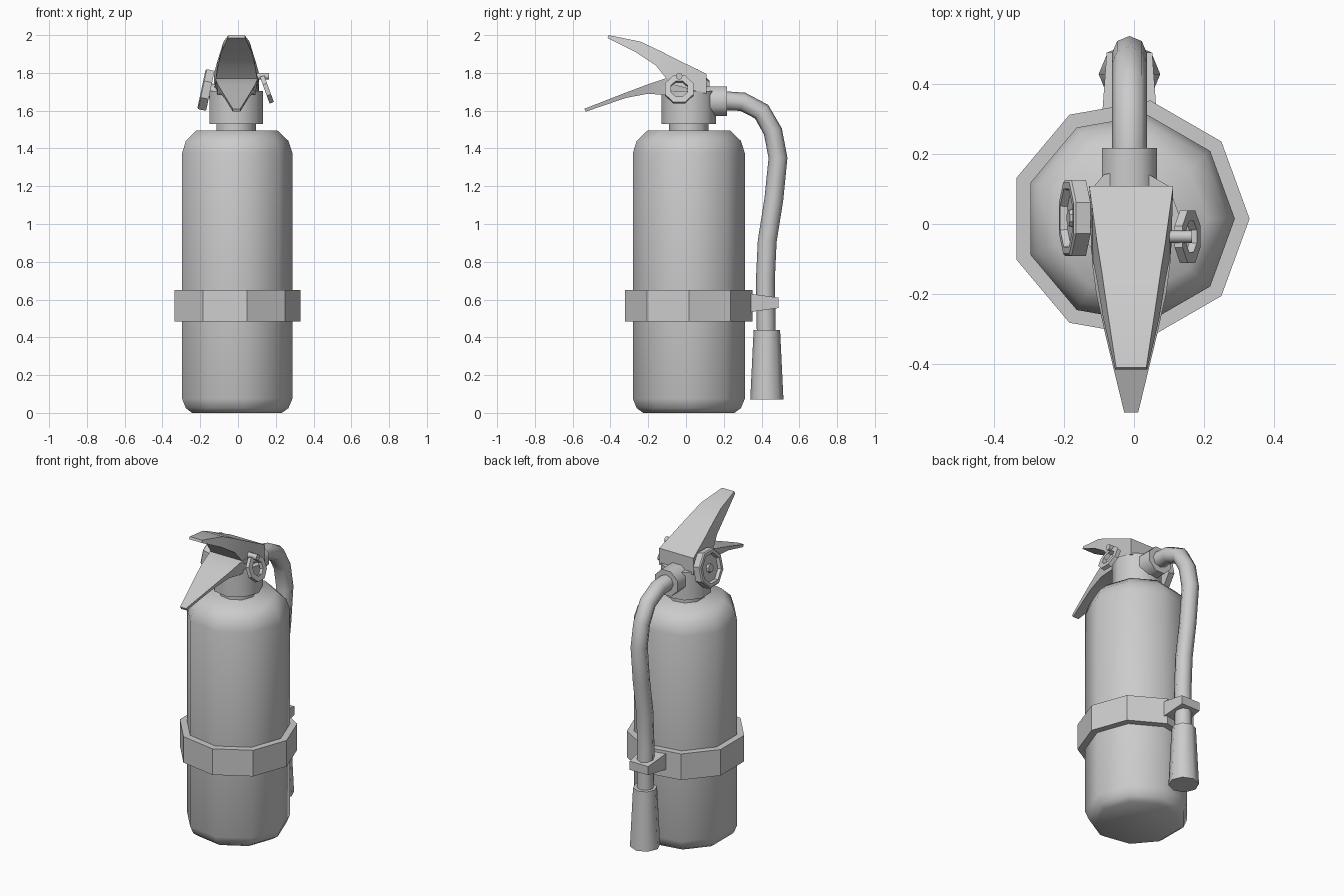
import bpy, bmesh, math
from mathutils import Vector, Matrix

cube = bpy.data.objects.get("Cube")
if cube:
    bpy.data.objects.remove(cube, do_unlink=True)

CX, CY = -0.013, 0.015   # axis of the bottle

grey = bpy.data.materials.new("light_grey")
grey.use_nodes = True
COLOUR = (0.6, 0.6, 0.6, 1)
grey.diffuse_color = COLOUR
grey.node_tree.nodes["Principled BSDF"].inputs["Base Color"].default_value = COLOUR


def loft(name, rings, smooth=0, caps=True, closed=False):
    """Skin a list of rings of points into one mesh object."""
    bm = bmesh.new()
    rows = [[bm.verts.new(p) for p in ring] for ring in rings]
    pairs = list(zip(rows, rows[1:]))
    if closed:
        pairs.append((rows[-1], rows[0]))
    for a, b in pairs:
        for i in range(len(a)):
            j = (i + 1) % len(a)
            bm.faces.new((a[i], a[j], b[j], b[i]))
    if caps and not closed:
        bm.faces.new(rows[0])
        bm.faces.new(rows[-1])
    bmesh.ops.recalc_face_normals(bm, faces=bm.faces)
    mesh = bpy.data.meshes.new(name)
    bm.to_mesh(mesh)
    bm.free()
    mesh.materials.append(grey)
    obj = bpy.data.objects.new(name, mesh)
    bpy.context.collection.objects.link(obj)
    if smooth:
        bpy.ops.object.select_all(action='DESELECT')
        obj.select_set(True)
        bpy.context.view_layer.objects.active = obj
        bpy.ops.object.shade_smooth_by_angle(angle=math.radians(smooth))
    return obj


def lathe(name, profile, origin=(CX, CY, 0), axis=(0, 0, 1), sides=9, phase=0,
          smooth=0, closed=False):
    """Turn a (radius, height) profile around an axis."""
    axis = Vector(axis)
    turn = Matrix.Identity(3)
    if axis.z < 0.999:
        turn = axis.to_track_quat('Z', 'Y').to_matrix()
    rings = []
    for r, h in profile:
        angles = [phase + math.tau * i / sides for i in range(sides)]
        rings.append([Vector(origin) + turn @ Vector((r * math.cos(a), r * math.sin(a), h))
                      for a in angles])
    return loft(name, rings, smooth, closed=closed)


def blade(name, stations):
    """Tapered bar along y; station = y, top z, bottom z, top and bottom half width."""
    rings = [[(CX + 0.005 - wt, y, zt), (CX + 0.005 + wt, y, zt),
              (CX + 0.005 + wb, yb, zb), (CX + 0.005 - wb, yb, zb)]
             for y, zt, yb, zb, wt, wb in stations]
    return loft(name, rings, 25)


# Bottle, neck and valve
lathe("bottle", [(.245, 0), (.28, .025), (.301, .075), (.301, 1.375),
                 (.28, 1.44), (.222, 1.495)], smooth=50)
lathe("neck", [(.107, 1.48), (.107, 1.54)], smooth=50)
lathe("valve_body", [(.146, 1.53), (.146, 1.705)], smooth=50)

# Strap around the bottle with the hose clip
lathe("strap", [(.295, .485), (.343, .485), (.343, .65), (.295, .65)], closed=True)
loft("hose_clip", [[(CX - w, y, lo), (CX + w, y, lo), (CX + w, y, hi), (CX - w, y, hi)]
                   for y, lo, hi, w in ((.31, .53, .635, .078), (.49, .555, .61, .065))])

# Hose with its coupling and nozzle
lathe("hose_coupling", [(.085, .1), (.085, .217)], origin=(CX, 0, 1.65),
      axis=(0, 1, 0), sides=8, phase=math.pi / 8, smooth=50)
path = [Vector((CX, y, z)) for y, z in
        ((.2, 1.653), (.3, 1.647), (.4, 1.595), (.46, 1.49), (.487, 1.35),
         (.465, 1.13), (.43, .91), (.42, .7), (.425, .42))]
rings = []
for i, p in enumerate(path):
    ahead = (path[min(i + 1, len(path) - 1)] - path[max(i - 1, 0)]).normalized()
    side = Vector((1, 0, 0))
    up = side.cross(ahead)
    rings.append([p + .05 * (side * math.cos(a) + up * math.sin(a))
                  for a in (math.tau * k / 8 for k in range(8))])
loft("hose", rings, 50)
lathe("nozzle", [(.088, .07), (.07, .44)], origin=(CX, .428, 0), sides=8, smooth=50)

# Squeeze lever above and carry handle below
blade("upper_lever", [(.108, 1.795, .108, 1.69, .12, .12),
                      (-.05, 1.872, -.08, 1.74, .098, .114),
                      (-.13, 1.913, -.16, 1.84, .085, .098),
                      (-.24, 1.965, -.27, 1.912, .069, .08),
                      (-.41, 2.0, -.415, 1.985, .043, .046)])
blade("lower_handle", [(.05, 1.775, .05, 1.68, .112, .105),
                       (-.11, 1.77, -.11, 1.682, .112, .1),
                       (-.2, 1.74, -.2, 1.69, .1, .085),
                       (-.32, 1.695, -.32, 1.667, .073, .064),
                       (-.538, 1.61, -.53, 1.595, .02, .02)])

# Pressure gauge, tilted up, with a recessed dial and hub
tilt = math.radians(12)
gauge_axis = (-math.cos(tilt), 0, math.sin(tilt))
lathe("pressure_gauge", [(.117, -.024), (.117, .018), (.11, .024), (.09, .024), (.084, .004),
                         (.028, .004), (.024, .018)],
      origin=(-.17, .017, 1.71), axis=gauge_axis, sides=8, phase=math.pi / 8, smooth=25)
lathe("gauge_stem", [(.04, -.09), (.04, -.01)], origin=(-.17, .017, 1.71),
      axis=gauge_axis, sides=8, smooth=50)

# Safety pin and its pull ring
lathe("safety_pin", [(.018, -.03), (.018, .165)], origin=(0, -.036, 1.782),
      axis=(1, 0, 0), sides=8, smooth=50)
tilt = math.radians(20)
lathe("pull_ring", [(.048, -.012), (.081, -.012), (.081, .012), (.048, .012)],
      origin=(.153, -.036, 1.712), axis=(math.cos(tilt), 0, math.sin(tilt)),
      sides=8, phase=math.pi / 8, smooth=25, closed=True)
